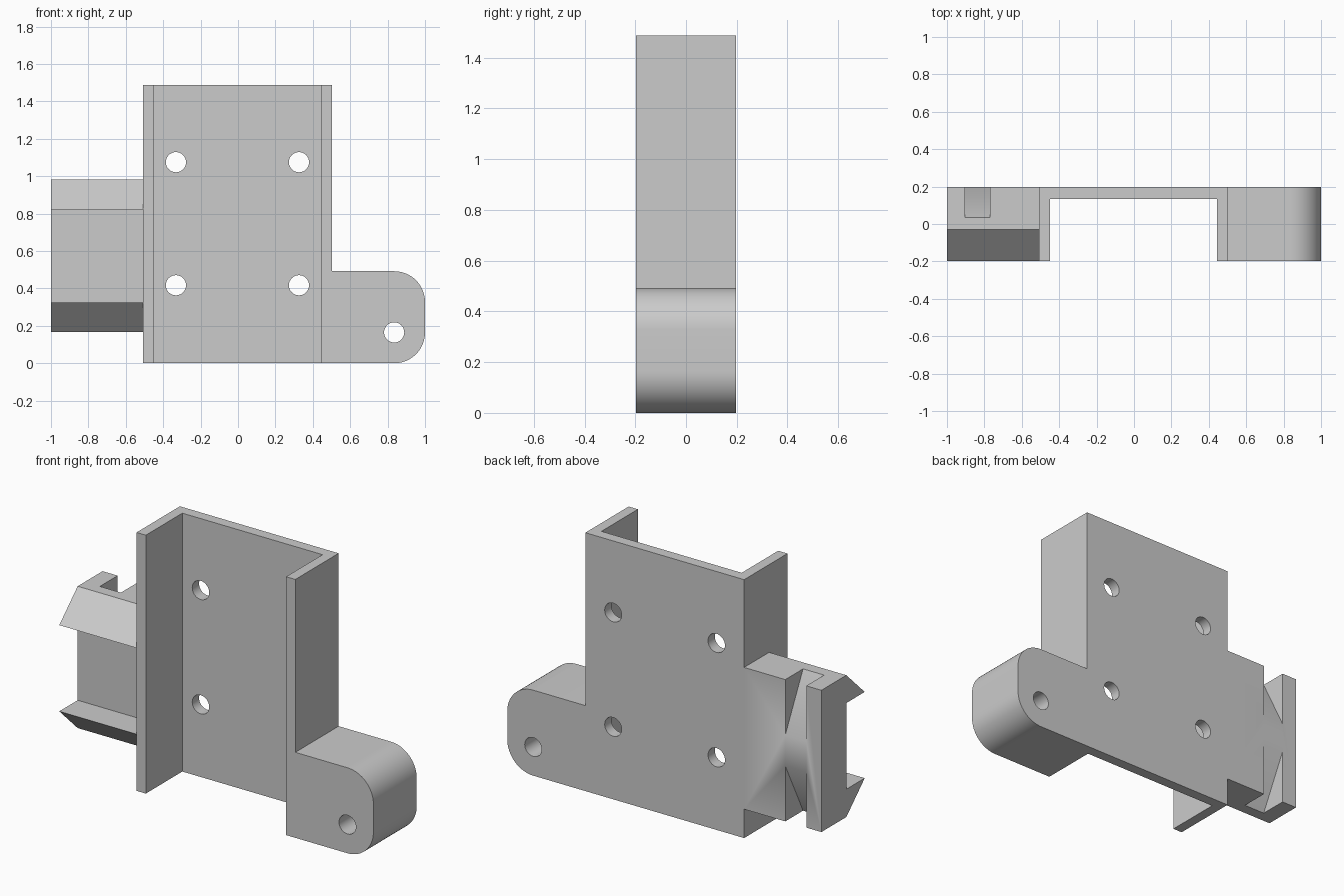
import bpy, bmesh, math
from mathutils import Vector

if "Cube" in bpy.data.objects:
    bpy.data.objects.remove(bpy.data.objects["Cube"], do_unlink=True)

grey = bpy.data.materials.new("plain grey")
grey.use_nodes = True
colour = (0.6, 0.6, 0.6, 1)
grey.diffuse_color = colour
grey.node_tree.nodes["Principled BSDF"].inputs["Base Color"].default_value = colour


def prism(name, outline, axis, low, high):
    """Extrude a 2D outline: (x, z) along y, or (y, z) along x."""
    place = (lambda a, b, t: (a, t, b)) if axis == "y" else (lambda a, b, t: (t, a, b))
    bm = bmesh.new()
    base = bm.faces.new([bm.verts.new(place(a, b, low)) for a, b in outline])
    grown = bmesh.ops.extrude_face_region(bm, geom=[base])
    verts = [g for g in grown["geom"] if isinstance(g, bmesh.types.BMVert)]
    bmesh.ops.translate(bm, verts=verts, vec=Vector(place(0, 0, high - low)))
    bmesh.ops.recalc_face_normals(bm, faces=bm.faces)
    mesh = bpy.data.meshes.new(name)
    bm.to_mesh(mesh)
    bm.free()
    mesh.materials.append(grey)
    obj = bpy.data.objects.new(name, mesh)
    bpy.context.collection.objects.link(obj)
    return obj


def arc(cx, cz, r, start, end, steps):
    angles = [math.radians(start + (end - start) * i / steps) for i in range(steps + 1)]
    return [(cx + r * math.cos(a), cz + r * math.sin(a)) for a in angles]


def combine(target, tool, operation):
    mod = target.modifiers.new(operation, "BOOLEAN")
    mod.operation, mod.solver, mod.object = operation, "EXACT", tool
    bpy.context.view_layer.objects.active = target
    bpy.ops.object.modifier_apply(modifier=mod.name)
    bpy.data.objects.remove(tool, do_unlink=True)


# Main body with the rounded side lug
BACK, FRONT = 0.197, -0.197
LEFT, RIGHT, TOP, LUG_TOP, R = -0.508, 0.503, 1.487, 0.492, 0.165
outline = [(LEFT, 0)]
outline += arc(1 - R, R, R, -90, 0, 16)
outline += arc(1 - R, LUG_TOP - R, R, 0, 90, 16)
outline += [(RIGHT, LUG_TOP), (RIGHT, TOP), (LEFT, TOP)]
bracket = prism("bracket", outline, "y", FRONT, BACK)

# Rail clip with a hook at each end
LOW, HIGH, HOOK, FACE = 0.166, 0.982, 0.16, -0.03
clip = [(BACK, LOW), (FACE, LOW), (FRONT, LOW + HOOK), (FACE, LOW + HOOK),
        (FACE, HIGH - HOOK), (FRONT, HIGH - HOOK), (FACE, HIGH), (BACK, HIGH)]
combine(bracket, prism("rail_clip", clip, "x", -1, LEFT + 0.03), "UNION")

# Open channel through the front
channel = [(-0.449, -1), (0.444, -1), (0.444, 2), (-0.449, 2)]
combine(bracket, prism("channel_cutter", channel, "y", -1, 0.135), "DIFFERENCE")

# Tapered strap slots at both ends of the clip
DEEP, RUN, OVER = 0.035, 0.32, 0.1
slope = (BACK - DEEP) / RUN
for end, side in ((HIGH, 1), (LOW, -1)):
    wedge = [(DEEP - slope * OVER, end + side * OVER),
             (BACK + slope * OVER, end - side * (RUN + OVER)),
             (BACK + slope * OVER, end + side * OVER)]
    combine(bracket, prism("slot_cutter", wedge, "x", -0.904, -0.77), "DIFFERENCE")

# Screw holes
holes = [(x, z) for x in (-0.332, 0.326) for z in (0.417, 1.075)] + [(1 - R, R)]
for x, z in holes:
    ring = arc(x, z, 0.054, 0, 360, 32)[:-1]
    combine(bracket, prism("hole_cutter", ring, "y", -1, 1), "DIFFERENCE")

# Smooth rounded faces, keep edges sharp
bpy.ops.object.select_all(action="DESELECT")
bracket.select_set(True)
bpy.context.view_layer.objects.active = bracket
bpy.ops.object.shade_smooth_by_angle(angle=math.radians(30))
